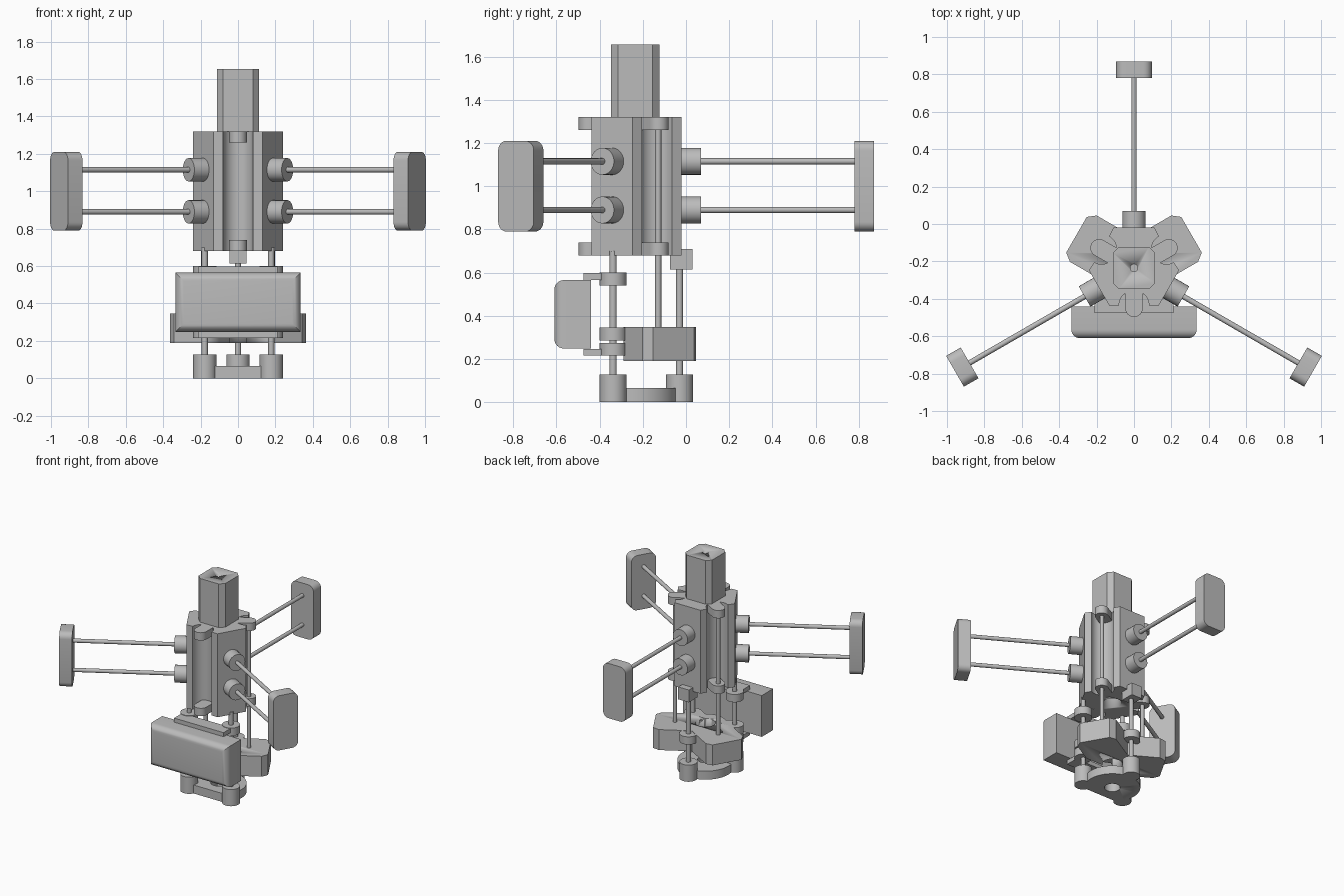
import bpy, bmesh, math
from math import pi, cos, sin, radians
from mathutils import Matrix, Vector

old = bpy.data.objects.get("Cube")
if old:
    bpy.data.objects.remove(old)

grey = bpy.data.materials.new("plain grey")
grey.use_nodes = True
grey.diffuse_color = (0.5, 0.5, 0.5, 1)
grey.node_tree.nodes["Principled BSDF"].inputs["Base Color"].default_value = (0.5, 0.5, 0.5, 1)

AXIS = Matrix.Translation((0, -0.235, 0))      # centre line of the machine
ARM_ANGLES = {"back": 90, "left": -30, "right": 210}
EAR_ANGLES = {"left": 30, "right": 150, "front": 270}


def finish(name, bm):
    bmesh.ops.recalc_face_normals(bm, faces=bm.faces)
    mesh = bpy.data.meshes.new(name)
    bm.to_mesh(mesh)
    bm.free()
    ob = bpy.data.objects.new(name, mesh)
    bpy.context.collection.objects.link(ob)
    mesh.materials.append(grey)
    bpy.ops.object.select_all(action='DESELECT')
    ob.select_set(True)
    bpy.context.view_layer.objects.active = ob
    bpy.ops.object.shade_smooth_by_angle(angle=radians(25))
    return ob


def prism(name, pts, z0, z1, place=Matrix()):
    """Extrude a 2D outline from z0 to z1, then place it about the axis."""
    bm = bmesh.new()
    face = bm.faces.new([bm.verts.new((x, y, z0)) for x, y in pts])
    top = bmesh.ops.extrude_face_region(bm, geom=[face])["geom"]
    moved = [v for v in top if isinstance(v, bmesh.types.BMVert)]
    bmesh.ops.translate(bm, verts=moved, vec=(0, 0, z1 - z0))
    bm.transform(AXIS @ place)
    return finish(name, bm)


def arc(cx, cy, r, a0, a1, n):
    return [(cx + r * cos(radians(a0 + (a1 - a0) * i / n)),
             cy + r * sin(radians(a0 + (a1 - a0) * i / n))) for i in range(n + 1)]


def circle(r, cx=0, cy=0, n=32):
    return arc(cx, cy, r, 0, 360, n)[:-1]


def rect(x0, x1, y0, y1):
    return [(x0, y0), (x1, y0), (x1, y1), (x0, y1)]


def rounded_rect(hx, hy, r, n):
    return [p for sx, sy, a in ((1, 1, 0), (-1, 1, 90), (-1, -1, 180), (1, -1, 270))
            for p in arc(sx * (hx - r), sy * (hy - r), r, a, a + 90, n)]


def spin(pts, angle):
    """Rotate an outline that was drawn along +x."""
    c, s = cos(radians(angle)), sin(radians(angle))
    return [(x * c - y * s, x * s + y * c) for x, y in pts]


def bore(ob, r, z0, z1):
    cutter = prism(ob.name + "_cutter", circle(r), z0, z1)
    cutter.hide_render = True
    cutter.hide_set(True)
    mod = ob.modifiers.new("bore", 'BOOLEAN')
    mod.operation = 'DIFFERENCE'
    mod.solver = 'EXACT'
    mod.object = cutter


def ear(name, angle, reach, r, z0, z1):
    """Tongue with a rounded end, pointing out from the axis."""
    pts = [(0.12, -r)] + arc(reach, 0, r, -90, 90, 16) + [(0.12, r)]
    prism(name, spin(pts, angle), z0, z1)


# Main body: six flat sides with a round groove down every second one
outline = []
for a in (90, 210, 330):
    outline += spin([(0.215, -0.11), (0.215, 0.11)], a)
    outline += spin(arc(0.2, 0, 0.08, 270, 90, 16), a + 60)
body = prism("main_body", outline, 0.68, 1.32)
bore(body, 0.065, 0.6, 0.9)

# Motor with cut corners
motor = prism("motor", rounded_rect(0.113, 0.113, 0.033, 1), 1.32, 1.655)
bore(motor, 0.02, 1.55, 1.7)

# Guide ears on the body
for side, a in EAR_ANGLES.items():
    ear(side + "_upper_ear", a, 0.215, 0.047, 1.26, 1.32)
    ear(side + "_lower_ear", a, 0.215, 0.047, 0.68, 0.74)

# Three arms, each with two rods and a rounded pad
for side, a in ARM_ANGLES.items():
    turn = Matrix.Rotation(radians(a), 4, 'Z') @ Matrix.Rotation(pi / 2, 4, 'Y')
    for level, z in (("upper", 1.115), ("lower", 0.89)):
        lift = Matrix.Translation((0, 0, z)) @ turn
        for part, r, r0, r1 in (("boss", 0.0625, 0.2, 0.305), ("arm_rod", 0.0145, 0.25, 1.05)):
            prism(f"{side}_{level}_{part}", circle(r, n=24), r0, r1, lift)
    prism(side + "_pad", rounded_rect(0.21, 0.095, 0.045, 6), 1.015, 1.105,
          Matrix.Translation((0, 0, 1.0)) @ turn)

# Base plate, flat at the front, with three rod sockets
base = prism("base_plate", arc(0, 0, 0.195, -42, 222, 48), 0, 0.065)
bore(base, 0.055, -0.1, 0.2)
for side, a in ARM_ANGLES.items():
    spot = spin([(0.205, 0)], a)[0]
    prism(side + "_socket", circle(0.0625, *spot), 0, 0.128)
    prism(side + "_lower_rod", circle(0.0165, *spot, n=16), 0.1, 0.7)
    ear(side + "_platform_ear", a, 0.205, 0.0625, 0.285, 0.345)
prism("back_rod_cap", rect(-0.045, 0.045, 0.16, 0.265), 0.615, 0.71)

# Long rods joining the body to the platform
for side in ("left", "right"):
    spot = spin([(0.212, 0)], EAR_ANGLES[side])[0]
    prism(side + "_long_rod", circle(0.0145, *spot, n=16), 0.3, 1.29)

# Platform: two wide wings and a thin round flange
half = spin([(0.138, -0.143), (0.313, -0.143), (0.355, -0.11),
             (0.355, 0.11), (0.313, 0.143)], 30)
wings = prism("platform_wings", half + [(0, 0.165)] + [(-x, y) for x, y in reversed(half)],
              0.19, 0.347)
bore(wings, 0.07, 0.1, 0.5)
flange = prism("platform_flange", circle(0.15, n=48), 0.285, 0.345)
bore(flange, 0.07, 0.2, 0.5)

# Front box with a rounded front rim
bm = bmesh.new()
bmesh.ops.create_cube(bm, size=1)
bm.transform(Matrix.Translation((0, -0.525, 0.407)) @ Matrix.Diagonal((0.67, 0.17, 0.317, 1)))
rim = [e for e in bm.edges if all(v.co.y < -0.55 for v in e.verts)]
bmesh.ops.bevel(bm, geom=rim, offset=0.045, segments=6, profile=0.5, affect='EDGES')
finish("front_box", bm)

# Brackets that clamp the box to the two front rods
for level, z_plate, z_ear in (("upper", 0.565, 0.54), ("lower", 0.215, 0.215)):
    prism(f"{level}_box_bracket", rect(-0.21, 0.21, -0.24, -0.14), z_plate, z_plate + 0.032)
    for side in ("left", "right"):
        spot = spin([(0.205, 0)], ARM_ANGLES[side])[0]
        prism(f"{side}_{level}_clamp", circle(0.0625, *spot), z_ear, z_ear + 0.06)
